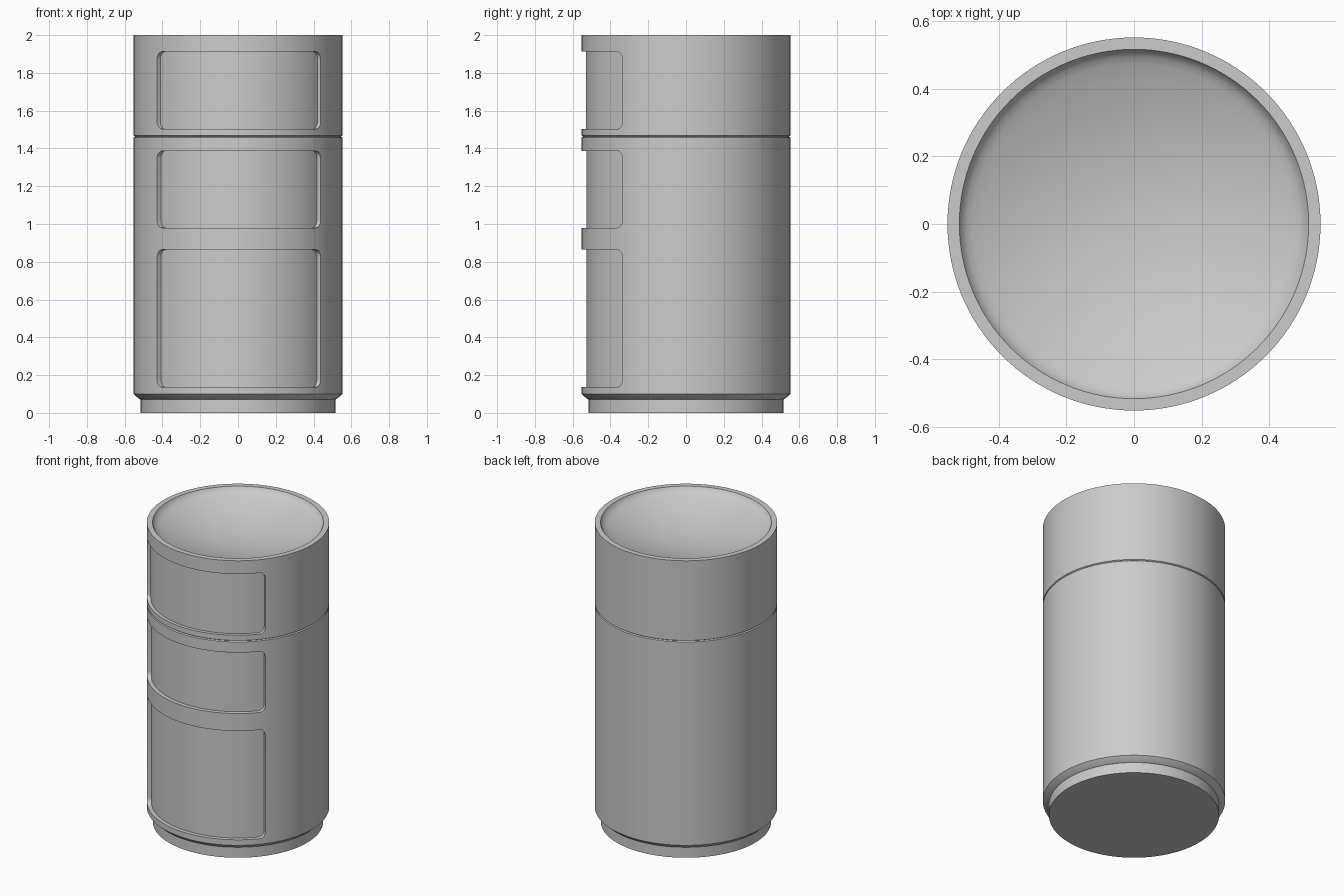
import bpy, bmesh
from math import sin, cos, pi, radians

if "Cube" in bpy.data.objects:
    bpy.data.objects.remove(bpy.data.objects["Cube"])

SEG = 128
R = 0.552


def new_object(name, bm):
    bmesh.ops.recalc_face_normals(bm, faces=bm.faces[:])
    mesh = bpy.data.meshes.new(name)
    bm.to_mesh(mesh)
    bm.free()
    ob = bpy.data.objects.new(name, mesh)
    bpy.context.collection.objects.link(ob)
    return ob


def lathe(name, profile):
    """Revolve (radius, z) points; both ends are closed by a cap."""
    bm = bmesh.new()
    rings = [[bm.verts.new((r * cos(2 * pi * i / SEG), r * sin(2 * pi * i / SEG), z))
              for i in range(SEG)] for r, z in profile]
    for a, b in zip(rings, rings[1:]):
        for i in range(SEG):
            j = (i + 1) % SEG
            bm.faces.new((a[i], a[j], b[j], b[i]))
    bm.faces.new(rings[0])
    bm.faces.new(rings[-1])
    return new_object(name, bm)


def panel_cutter(name, z0, z1, depth, half_angle=radians(51.7), turn=radians(0.8),
                 corner=0.04, steps=6):
    """Curved slab with rounded corners that follows the front of the cylinder."""
    half = half_angle * R
    columns = []
    for k in range(steps + 1):
        t = pi / 2 * k / steps
        columns.append((-half + corner * (1 - cos(t)), corner * (1 - sin(t))))
    inner = half - corner
    columns += [(-inner + 2 * inner * k / 48, 0) for k in range(1, 48)]
    columns += [(-s, d) for s, d in reversed(columns[:steps + 1])]
    bm = bmesh.new()
    loops = []
    for s, d in columns:
        a = s / R + turn
        loops.append([bm.verts.new((r * sin(a), -r * cos(a), z)) for r, z in
                      ((R - depth, z0 + d), (R + 0.1, z0 + d),
                       (R + 0.1, z1 - d), (R - depth, z1 - d))])
    for a, b in zip(loops, loops[1:]):
        for i in range(4):
            j = (i + 1) % 4
            bm.faces.new((a[i], a[j], b[j], b[i]))
    bm.faces.new(loops[0])
    bm.faces.new(loops[-1])
    ob = new_object(name, bm)
    ob.hide_render = True
    return ob


# Cabinet: plinth, main wall, thin seam groove, rim and shallow dished top
profile = [(0.515, 0), (0.515, 0.07), (0.524, 0.074), (R, 0.10),
           (R, 1.458), (0.545, 1.463), (R, 1.468),
           (R, 2.0), (0.517, 2.0), (0.509, 1.985), (0.495, 1.972)]
profile += [(0.475 * k / 12, 1.862 + 0.1 * (k / 12) ** 2) for k in range(12, 0, -1)]
cabinet = lathe("round_cabinet", profile)

# Three recessed front panels
for name, z0, z1, depth in (("lower_panel_cutter", 0.137, 0.864, 0.026),
                            ("middle_panel_cutter", 0.98, 1.387, 0.026),
                            ("upper_panel_cutter", 1.503, 1.912, 0.022)):
    cutter = panel_cutter(name, z0, z1, depth)
    mod = cabinet.modifiers.new(name, 'BOOLEAN')
    mod.operation = 'DIFFERENCE'
    mod.solver = 'EXACT'
    mod.object = cutter
    bpy.context.view_layer.objects.active = cabinet
    bpy.ops.object.modifier_apply(modifier=mod.name)
    bpy.data.objects.remove(cutter)

# Smooth shading with crisp edges
bpy.ops.object.select_all(action='DESELECT')
cabinet.select_set(True)
bpy.context.view_layer.objects.active = cabinet
bpy.ops.object.shade_smooth_by_angle(angle=radians(30))
